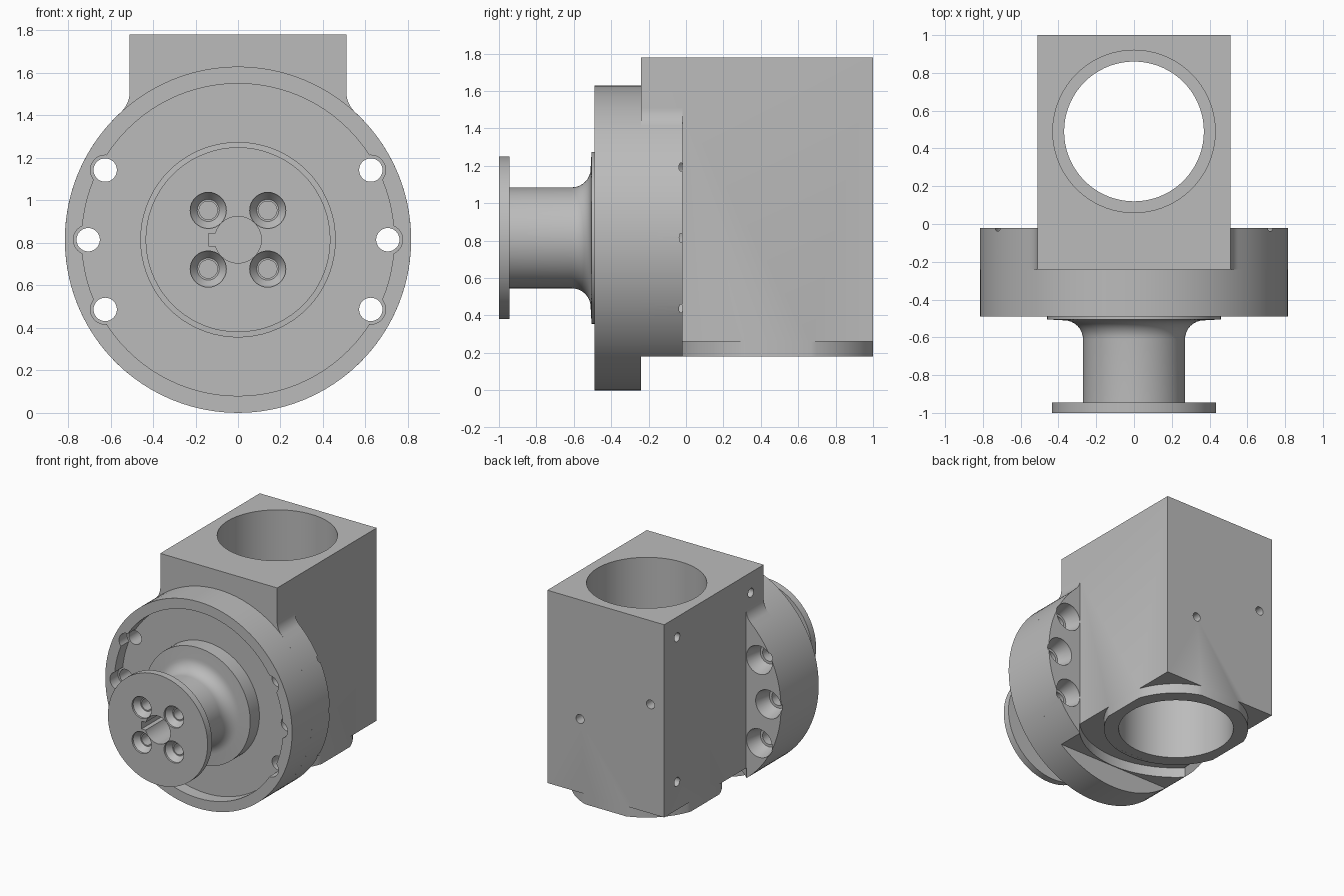
import bpy, bmesh, math

if "Cube" in bpy.data.objects:
    bpy.data.objects.remove(bpy.data.objects["Cube"])

ZC = 0.815            # height of the flange axis
R = 0.815             # flange radius
BORE_Y = 0.49         # bore axis position
HALF = 0.51           # half width of the block

metal = bpy.data.materials.new("grey_metal")
metal.use_nodes = True
GREY = (0.5, 0.5, 0.5, 1)
metal.diffuse_color = GREY
metal.node_tree.nodes["Principled BSDF"].inputs["Base Color"].default_value = GREY


def finish(bm, name):
    bmesh.ops.recalc_face_normals(bm, faces=bm.faces)
    mesh = bpy.data.meshes.new(name)
    bm.to_mesh(mesh)
    bm.free()
    mesh.materials.append(metal)
    ob = bpy.data.objects.new(name, mesh)
    bpy.context.collection.objects.link(ob)
    return ob


def lathe(name, profile, axis, centre, n=32):
    """Solid of revolution from (radius, position along axis) points."""
    def place(r, t, a):
        u, v = r * math.cos(a), r * math.sin(a)
        p = {"X": (t, u, v), "Y": (u, t, v), "Z": (u, v, t)}[axis]
        return [p[i] + centre[i] for i in range(3)]
    bm = bmesh.new()
    rings = [[bm.verts.new(place(r, t, 2 * math.pi * i / n)) for i in range(n)]
             for r, t in profile]
    for a, b in zip(rings, rings[1:]):
        for i in range(n):
            j = (i + 1) % n
            bm.faces.new((a[i], a[j], b[j], b[i]))
    bm.faces.new(rings[0])
    bm.faces.new(rings[-1])
    return finish(bm, name)


def extrude_y(name, outline, y0, y1):
    """Prism from an x-z outline."""
    bm = bmesh.new()
    front = [bm.verts.new((x, y0, z)) for x, z in outline]
    back = [bm.verts.new((x, y1, z)) for x, z in outline]
    bm.faces.new(front)
    bm.faces.new(back)
    for i in range(len(front)):
        j = (i + 1) % len(front)
        bm.faces.new((front[i], front[j], back[j], back[i]))
    return finish(bm, name)


def rect(x0, x1, z0, z1):
    return [(x0, z0), (x1, z0), (x1, z1), (x0, z1)]


def combine(target, tool, operation="DIFFERENCE"):
    mod = target.modifiers.new("cut", "BOOLEAN")
    mod.operation, mod.object, mod.solver = operation, tool, "EXACT"
    bpy.context.view_layer.objects.active = target
    bpy.ops.object.modifier_apply(modifier=mod.name)
    bpy.data.objects.remove(tool)


# Housing: shoulder plate with rounded wings blending into the square block
BOTTOM, TOP, FILLET = 0.18, 1.78, 0.13
fx = HALF + FILLET
fz = math.sqrt((R + FILLET) ** 2 - fx ** 2)
a0 = math.atan2(BOTTOM - ZC, HALF)
a1 = math.atan2(fz, fx)
half = []
for i in range(37):
    a = a0 + (a1 - a0) * i / 36
    half.append((R * math.cos(a), ZC + R * math.sin(a)))
for i in range(1, 9):
    a = math.pi + a1 - a1 * i / 8
    half.append((fx + FILLET * math.cos(a), ZC + fz + FILLET * math.sin(a)))
half.append((HALF, TOP))
outline = half + [(-x, z) for x, z in reversed(half)]
housing = extrude_y("housing", outline, -0.24, -0.02)
combine(housing, extrude_y("block", rect(-HALF, HALF, BOTTOM, TOP), -0.1, 1.0), "UNION")

# Round collar under the block, left by a ring-shaped relief
relief = lathe("relief", [(0.725, 0.0), (0.725, 0.26)], "Z", (0, BORE_Y, 0), 96)
combine(relief, lathe("collar", [(0.54, -0.1), (0.54, 0.4)], "Z", (0, BORE_Y, 0), 96))
combine(housing, relief)

# Stepped vertical bore
bore = [(0.43, 1.9), (0.43, 1.3), (0.37, 1.3), (0.37, 0.74), (0.43, 0.74), (0.43, 0)]
combine(housing, lathe("bore", bore, "Z", (0, BORE_Y, 0), 72))

# Small blind holes in the back and in one side
for x, z in [(0.225, 0.84), (-0.39, 1.12)]:
    combine(housing, lathe("hole", [(0.035, 0.92), (0.035, 1.1)], "Y", (x, 0, z), 20))
for y, z in [(0.84, 1.62), (0.84, 0.48), (-0.08, 1.62)]:
    combine(housing, lathe("hole", [(0.035, -0.6), (0.035, -0.41)], "X", (0, y, z), 20))

# Front flange with recessed face
flange = lathe("front_flange", [(R, -0.49), (R, -0.24)], "Y", (0, 0, ZC), 96)
combine(flange, lathe("recess", [(0.735, -0.6), (0.735, -0.39)], "Y", (0, 0, ZC), 96))

# Six bolt holes, notched at the front and countersunk at the back
for side in (-1, 1):
    for x, dz in [(0.625, 0.328), (0.705, 0), (0.625, -0.328)]:
        c = (side * x, 0, ZC + dz)
        combine(flange, lathe("notch", [(0.07, -0.6), (0.07, -0.39)], "Y", c))
        combine(flange, lathe("bolt", [(0.055, -0.6), (0.055, -0.1)], "Y", c))
        sink = [(0.055, -0.4), (0.055, -0.14), (0.075, -0.14), (0.112, -0.03), (0.112, 0.0)]
        combine(housing, lathe("sink", sink, "Y", c))

# Hub: boss, filleted neck and end plate turned as one piece
profile = [(0.46, -0.38), (0.46, -0.505), (0.37, -0.51)]
for i in range(1, 9):
    a = math.pi / 2 * i / 8
    profile.append((0.37 - 0.1 * math.sin(a), -0.61 + 0.1 * math.cos(a)))
profile += [(0.27, -0.945), (0.435, -0.945), (0.435, -1.0)]
hub = lathe("hub", profile, "Y", (0, 0, ZC), 72)

# Keyed centre hole and four countersunk screw holes
combine(hub, lathe("centre_hole", [(0.11, -1.1), (0.11, -0.75)], "Y", (0, 0, ZC)))
combine(hub, extrude_y("keyway", rect(-0.14, 0, ZC - 0.03, ZC + 0.03), -1.1, -0.75))
for sx in (-1, 1):
    for sz in (-1, 1):
        sink = [(0.085, -1.1), (0.085, -0.985), (0.052, -0.94), (0.043, -0.94), (0.043, -0.8)]
        combine(hub, lathe("screw", sink, "Y", (sx * 0.14, 0, ZC + sz * 0.138)))

# Smooth round surfaces, keep edges crisp
bpy.ops.object.select_all(action="DESELECT")
for ob in (housing, flange, hub):
    ob.select_set(True)
    bpy.context.view_layer.objects.active = ob
bpy.ops.object.shade_smooth_by_angle(angle=math.radians(25))
